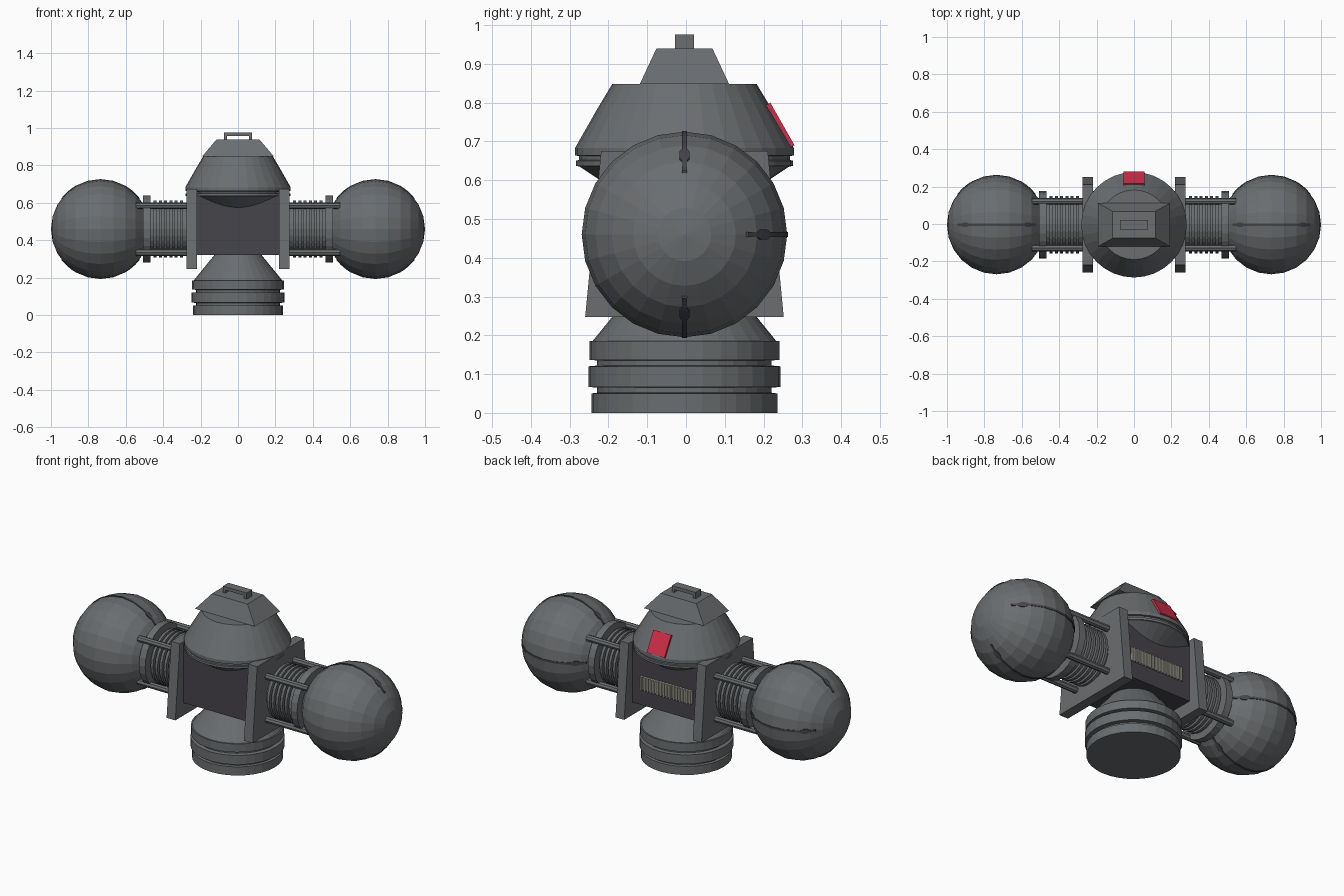
import bpy, bmesh, math
from mathutils import Vector, Matrix

if "Cube" in bpy.data.objects:
    bpy.data.objects.remove(bpy.data.objects["Cube"])

Y0 = -0.004          # everything round is centred slightly forward
ARM_Z = 0.46         # height of the side arms


def material(name, rgb):
    m = bpy.data.materials.new(name)
    m.diffuse_color = (*rgb, 1)
    m.use_nodes = True
    m.node_tree.nodes["Principled BSDF"].inputs["Base Color"].default_value = m.diffuse_color
    return m


GREY = material("steel grey", (0.145, 0.155, 0.162))
DARK = material("dark charcoal", (0.062, 0.058, 0.068))
RED = material("red", (0.62, 0.028, 0.065))
PALE = material("pale grey", (0.42, 0.42, 0.35))


def finish(name, bm, mat):
    bmesh.ops.recalc_face_normals(bm, faces=bm.faces)
    me = bpy.data.meshes.new(name)
    bm.to_mesh(me)
    bm.free()
    me.materials.append(mat)
    ob = bpy.data.objects.new(name, me)
    bpy.context.collection.objects.link(ob)
    return ob


def lathe(name, profile, mat, sides=32, axis="z", origin=(0, Y0, 0), sign=1):
    """Turn (radius, distance) points around the z or x axis."""
    bm = bmesh.new()
    o = Vector(origin)
    rings = []
    for r, h in profile:
        ring = []
        for i in range(sides):
            a = 2 * math.pi * i / sides
            c, s = r * math.cos(a), r * math.sin(a)
            p = Vector((c, s, h)) if axis == "z" else Vector((sign * h, c, s))
            ring.append(bm.verts.new(o + p))
        rings.append(ring)
    for a, b in zip(rings, rings[1:]):
        for i in range(sides):
            j = (i + 1) % sides
            bm.faces.new((a[i], a[j], b[j], b[i]))
    bm.faces.new(rings[0])
    bm.faces.new(rings[-1])
    return finish(name, bm, mat)


def block(name, x, y, z, mat, top=None):
    """Box from ranges; top gives other (x, y) ranges for the upper face."""
    bm = bmesh.new()
    tx, ty = top or (x, y)
    vs = []
    for (xr, yr, h) in ((x, y, z[0]), (tx, ty, z[1])):
        for i, j in ((0, 0), (1, 0), (1, 1), (0, 1)):
            vs.append(bm.verts.new((xr[i], yr[j] + Y0, h)))
    bm.faces.new(vs[:4])
    bm.faces.new(vs[4:])
    for i in range(4):
        j = (i + 1) % 4
        bm.faces.new((vs[i], vs[j], vs[j + 4], vs[i + 4]))
    return finish(name, bm, mat)


# Foot: stacked rings with a cone rising into the body
lathe("foot", [(.24, 0), (.24, .05), (.225, .052), (.225, .065), (.248, .067), (.248, .12),
               (.225, .122), (.225, .135), (.245, .137), (.245, .185), (.237, .185),
               (.115, .335)], GREY)

# Body core
block("body_core", (-.23, .23), (-.18, .18), (.32, .66), DARK)

# Dome with grooved rim and sloping underside
lathe("dome", [(.15, .555), (.27, .635), (.28, .637), (.28, .65), (.272, .652), (.272, .662),
               (.282, .664), (.282, .683), (.228, .778), (.186, .848)], GREY)

# Cap and carrying handle on the dome
block("cap", (-.192, .192), (-.115, .115), (.848, .94), GREY,
      top=((-.114, .114), (-.072, .072)))
for s, side in ((-1, "left"), (1, "right")):
    block(f"handle_post_{side}", sorted((s * .06, s * .076)), (-.025, .025), (.935, .96), GREY)
block("handle_bar", (-.076, .076), (-.025, .025), (.957, .976), GREY)

# Red panel lying on the back slope of the dome
panel = block("red_panel", (-.057, .057), (-.008, .008), (-.063, .063), RED)
tilt = math.atan2(.054, .095)
panel.data.transform(Matrix.Translation((0, .245, .743)) @ Matrix.Rotation(tilt, 4, "X"))

# Ribbed grille on the back of the core
block("grille_plate", (-.168, .168), (.175, .19), (.415, .49), PALE)
for i in range(16):
    x = -.155 + i * .31 / 15
    block(f"grille_rib_{i}", (x - .005, x + .005), (.185, .196), (.41, .49), PALE)

# Side plates, bellows, rods and balls
for s, side in ((-1, "left"), (1, "right")):
    xr = sorted((s * .22, s * .276))
    block(f"side_plate_{side}", xr, (-.256, .256), (.247, .675), GREY,
          top=(xr, (-.215, .215)))
    origin = (0, Y0, ARM_Z)

    ribs = [(.13, .26)]
    for i in range(6):
        x = .295 + i * .028
        ribs += [(.13, x), (.153, x), (.153, x + .016), (.13, x + .016)]
    ribs.append((.13, .56))
    lathe(f"bellows_{side}", ribs, GREY, 24, "x", origin, s)
    lathe(f"collar_{side}", [(.18, .467), (.18, .507)], GREY, 24, "x", origin, s)

    for dy in (-.125, .125):
        for dz in (-.125, .125):
            lathe(f"rod_{side}", [(.018, .26), (.018, .545)], GREY, 8, "x",
                  (0, Y0 + dy, ARM_Z + dz), s)

    R, cx = .265, .735
    arc = [(max(R * math.sin(math.pi * k / 12), .0005), cx - R * math.cos(math.pi * k / 12))
           for k in range(13)]
    lathe(f"ball_{side}", arc, GREY, 24, "x", origin, s)

    # Thin dark seams on the top, back and underside of each ball
    for name, turn in (("top", 90), ("back", 0), ("under", 270)):
        bm = bmesh.new()
        t = math.radians(turn)
        out = Vector((0, math.cos(t), math.sin(t)))
        across = Vector((0, -math.sin(t), math.cos(t)))
        rows = []
        for deg in (-52, -45, -42, -37, -34, -30, -15, 0, 15, 30, 34, 37, 42, 45, 52):
            a = math.radians(deg)
            w = .013 if 37 <= abs(deg) <= 42 else .006
            base = Vector((s * cx + R * math.sin(a), Y0, ARM_Z))
            mid = base + out * R * math.cos(a)
            rows.append([bm.verts.new(mid + across * u + out * v)
                         for u, v in ((-w, -.006), (w, -.006), (w, .002), (-w, .002))])
        for a, b in zip(rows, rows[1:]):
            for i in range(4):
                j = (i + 1) % 4
                bm.faces.new((a[i], a[j], b[j], b[i]))
        bm.faces.new(rows[0])
        bm.faces.new(rows[-1])
        finish(f"seam_{name}_{side}", bm, DARK)
